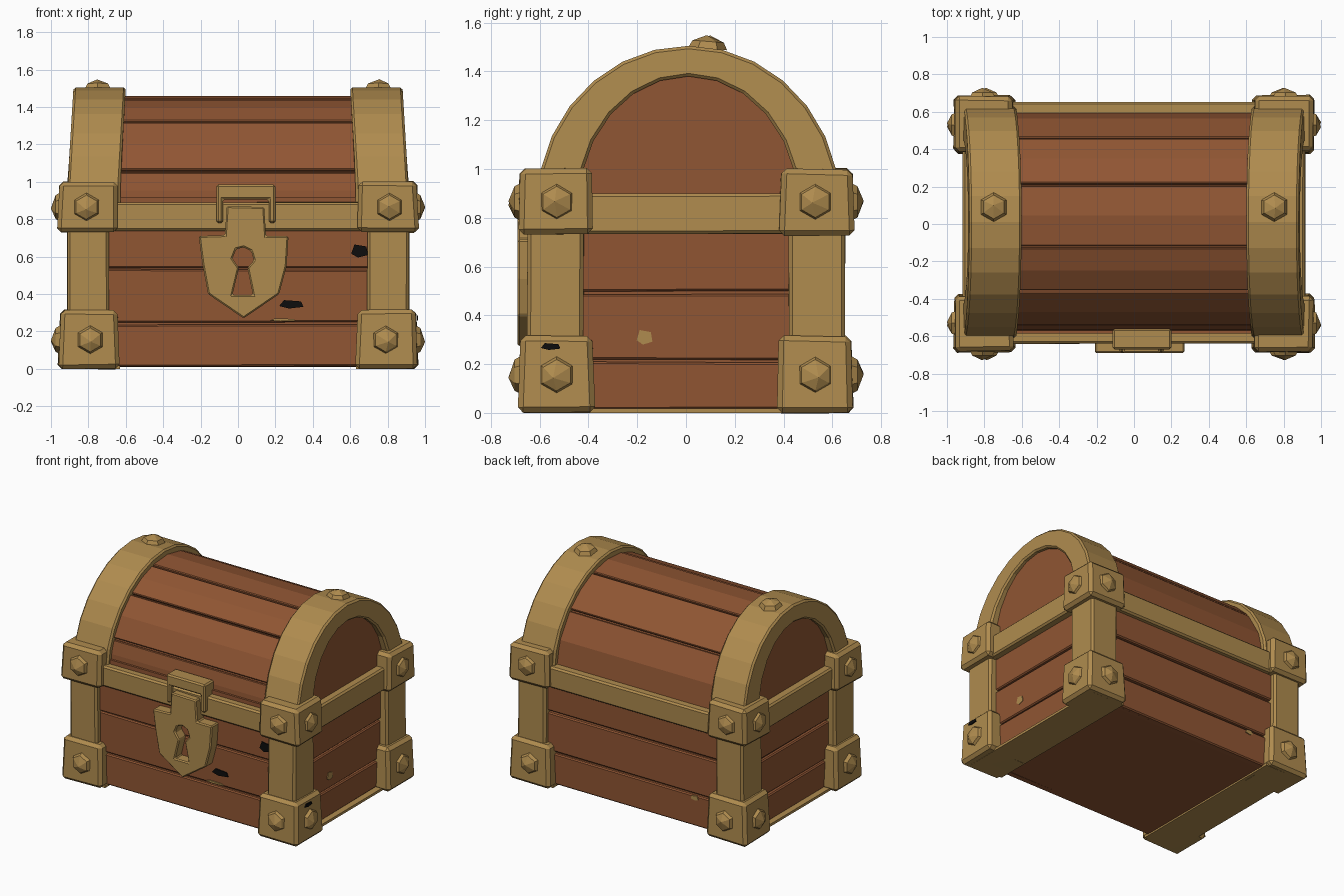
import bpy, bmesh, math, random
from mathutils import Vector

if "Cube" in bpy.data.objects:
    bpy.data.objects.remove(bpy.data.objects["Cube"])

random.seed(4)


def material(name, rgb):
    m = bpy.data.materials.new(name)
    m.diffuse_color = (*rgb, 1)
    m.use_nodes = True
    m.node_tree.nodes["Principled BSDF"].inputs["Base Color"].default_value = m.diffuse_color
    return m


WOOD = material("brown wood", (0.28, 0.092, 0.033))
GOLD = material("dull gold", (0.43, 0.26, 0.077))
DARK = material("black chip", (0.004, 0.004, 0.004))


def finish(name, bm, mat, bevel=0.0, jitter=0.0):
    """Wobble, chamfer sharp edges and turn the bmesh into an object."""
    for v in bm.verts:
        v.co += Vector([random.uniform(-jitter, jitter) for _ in range(3)])
    bmesh.ops.recalc_face_normals(bm, faces=bm.faces)
    if bevel:
        sharp = [e for e in bm.edges if len(e.link_faces) == 2 and e.calc_face_angle(0) > 0.7]
        bmesh.ops.bevel(bm, geom=sharp, offset=bevel, segments=1, affect='EDGES', clamp_overlap=True)
    me = bpy.data.meshes.new(name)
    bm.to_mesh(me)
    bm.free()
    me.materials.append(mat)
    ob = bpy.data.objects.new(name, me)
    bpy.context.collection.objects.link(ob)
    return ob


def box(name, x, y, z, mat, bevel=0.0, jitter=0.0, shrink=0.0):
    """Box from (min, max) ranges; shrink pulls the top in."""
    bm = bmesh.new()
    bmesh.ops.create_cube(bm, size=1)
    mid = [(r[0] + r[1]) / 2 for r in (x, y, z)]
    size = [abs(r[1] - r[0]) for r in (x, y, z)]
    for v in bm.verts:
        k = shrink if v.co.z > 0 else 0
        v.co = Vector([mid[i] + v.co[i] * (size[i] - (2 * k if i < 2 else 0)) for i in range(3)])
    return finish(name, bm, mat, bevel, jitter)


def prism(name, pts, axis, a, b, mat, bevel=0.0, hole=None, lean=0.0):
    """Extrude an outline along x (points are y,z), y (x,z) or z (x,y)."""
    def place(p, d):
        return {'x': (d, *p), 'y': (p[0], d, p[1]), 'z': (*p, d)}[axis]
    bm = bmesh.new()
    if hole:
        for loop in (pts, hole):
            vs = [bm.verts.new(place(p, a)) for p in loop]
            for i in range(len(vs)):
                bm.edges.new((vs[i - 1], vs[i]))
        bmesh.ops.triangle_fill(bm, edges=bm.edges[:], use_beauty=True, normal=place((0, 0), 1))
    else:
        bm.faces.new([bm.verts.new(place(p, a)) for p in pts])
    res = bmesh.ops.extrude_face_region(bm, geom=bm.faces[:])
    top = [g for g in res['geom'] if isinstance(g, bmesh.types.BMVert)]
    bmesh.ops.translate(bm, verts=top, vec=place((0, 0), b - a))
    for v in bm.verts:
        v.co.x += lean * max(0, v.co.z - 1)
    return finish(name, bm, mat, bevel)


def stud(name, pos, direction):
    """Faceted rivet: short tapered collar with an off-centre point."""
    bm = bmesh.new()
    bmesh.ops.create_cone(bm, cap_ends=True, segments=6, radius1=0.08, radius2=0.064, depth=0.03)
    cap = max(bm.faces, key=lambda f: f.calc_center_median().z)
    tip = bmesh.ops.poke(bm, faces=[cap])['verts'][0]
    tip.co = (random.uniform(-.015, .015), random.uniform(-.015, .015), 0.04)
    rot = Vector(direction).to_track_quat('Z', 'Y')
    for v in bm.verts:
        v.co = rot @ v.co + Vector(pos)
    return finish(name, bm, GOLD)


def arc(a, b, t0, t1, n, cy=0.01, cz=0.85):
    """Points of the lid ellipse, angle in degrees measured from the front."""
    out = []
    for i in range(n + 1):
        t = math.radians(t0 + (t1 - t0) * i / n)
        out.append((cy - a * math.cos(t), cz + b * math.sin(t)))
    return out


# Chest core
box("chest_core", (-.835, .835), (-.585, .585), (.012, .92), WOOD)

# Wall planks with gaps between them
for i, (z0, z1) in enumerate([(.012, .238), (.25, .53), (.542, .75)]):
    box(f"front_plank_{i}", (-.73, .73), (-.61, -.55), (z0, z1), WOOD, .008, .004)
    box(f"back_plank_{i}", (-.73, .73), (.55, .61), (z0, z1), WOOD, .008, .004)
for side, s in (("left", -1), ("right", 1)):
    for i, (z0, z1) in enumerate([(.015, .208), (.22, .485), (.497, .75)]):
        box(f"{side}_plank_{i}", (s * .80, s * .86), (-.47, .47), (z0, z1), WOOD, .008, .004)

# Rounded lid: core closes the ends, planks wrap over it
prism("lid_core", arc(.57, .585, 0, 180, 12), 'x', -.855, .855, WOOD)
breaks = [0, 20, 51, 77, 110, 140, 180]
for i, (t0, t1) in enumerate(zip(breaks, breaks[1:])):
    k = random.uniform(-.004, .004)
    outer = arc(.588 + k, .607 + k, t0 + .6, t1 - .6, 2)
    inner = arc(.53, .55, t1 - .6, t0 + .6, 2)
    prism(f"lid_plank_{i}", outer + inner, 'x', -.8, .8, WOOD, .006)

# Waist bands
box("front_band", (-.85, .85), (-.64, -.56), (.735, .89), GOLD, .012, .003)
box("back_band", (-.85, .85), (.56, .65), (.735, .89), GOLD, .012, .003)

for side, s in (("left", -1), ("right", 1)):
    box(f"{side}_band", (s * .8, s * .915), (-.5, .5), (.735, .9), GOLD, .012, .003)
    # Lid arch strap
    outline = arc(.622, .655, 0, 180, 14) + arc(.45, .53, 180, 0, 12)
    prism(f"{side}_arch", outline, 'x', s * .63, s * .91, GOLD, .012, lean=-s * .06)
    stud(f"{side}_arch_stud", (s * .75, .09, 1.508), (0, .08, 1))
    # Strap under the chest
    box(f"{side}_bottom_strap", (s * .63, s * .9), (-.64, .64), (0, .018), GOLD)
    for end, e in (("front", -1), ("back", 1)):
        # Corner post, brackets and their rivets
        tag = f"{side}_{end}"
        box(f"{tag}_post", (s * .69, s * .915), (e * .42, e * .652), (.02, .9), GOLD, .015, .004)
        box(f"{tag}_lower_bracket", (s * .63, s * .962), (e * .37, e * .688), (0, .315),
            GOLD, .022, .004, .012)
        box(f"{tag}_upper_bracket", (s * .64, s * .965), (e * .38, e * .688), (.73, 1.0),
            GOLD, .022, .005, .008)
        for level, z, xs in (("lower", .155, .79), ("upper", .865, .81)):
            stud(f"{tag}_{level}_face_stud", (s * xs, e * .688, z), (0, e, 0))
            stud(f"{tag}_{level}_end_stud", (s * .96, e * .53, z), (s, 0, 0))

# Lock: shield plate with a keyhole, and the catch above it
shield = [(-.21, .71), (-.07, .715), (-.06, .87), (.14, .865), (.15, .71), (.27, .71), (.26, .55),
          (.22, .4), (.03, .27), (-.16, .4), (-.19, .56)]
keyhole = [(-.03, .395), (.005, .54), (-.03, .59), (-.01, .64), (.03, .65), (.07, .63), (.085, .58),
           (.05, .54), (.08, .395)]
prism("lock_plate", shield, 'y', -.69, -.606, GOLD, .008, keyhole)
catch = [(-.115, .78), (-.115, .985), (.2, .985), (.2, .78), (.165, .78), (.165, .905),
         (-.08, .905), (-.08, .78)]
prism("lock_catch", catch, 'y', -.67, -.56, GOLD, .01)


# Worn chips: thin plates on the surfaces
def chip(name, u, v, w, h, axis, d0, d1, mat):
    pts = [(u - w / 2, v - h * .2), (u - w * .3, v + h / 2), (u + w * .4, v + h * .35),
           (u + w / 2, v - h * .3), (u - w * .1, v - h / 2)]
    prism(name, pts, axis, d0, d1, mat)


chip("front_chip_high", .65, .63, .09, .07, 'y', -.616, -.608, DARK)
chip("front_chip_low", .285, .345, .13, .045, 'y', -.616, -.608, DARK)
chip("right_bracket_chip", -.555, .272, .08, .028, 'x', .956, .963, DARK)
chip("front_gold_fleck", .24, .262, .14, .015, 'y', -.616, -.608, GOLD)
chip("right_gold_fleck", -.17, .31, .065, .06, 'x', .858, .866, GOLD)
chip("back_gold_fleck", -.5, .22, .06, .035, 'y', .608, .616, GOLD)
